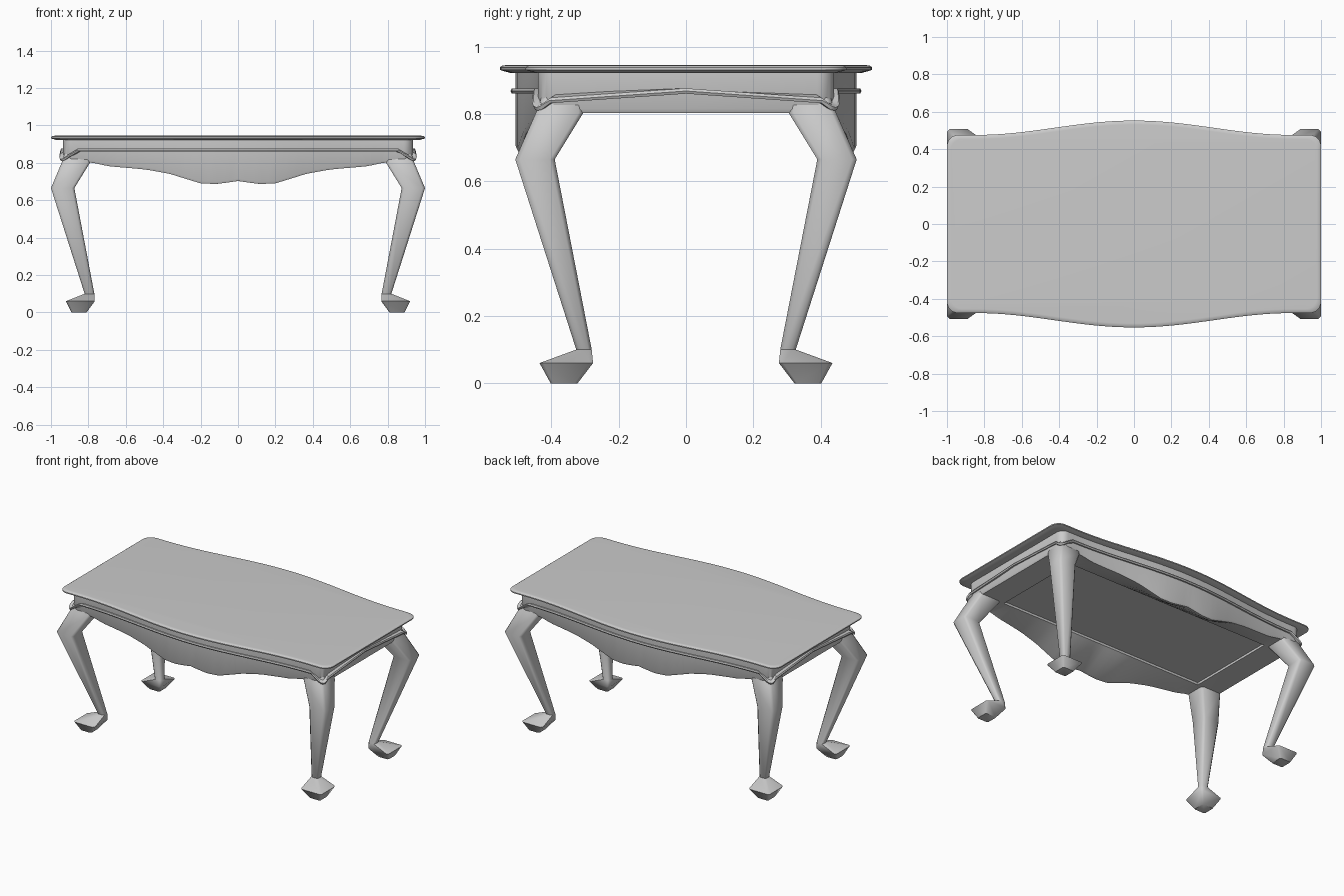
import bpy
import bmesh
import math

cube = bpy.data.objects.get("Cube")
if cube:
    bpy.data.objects.remove(cube, do_unlink=True)

grey = bpy.data.materials.new("plain grey")
grey.use_nodes = True
colour = (0.6, 0.6, 0.6, 1)
grey.diffuse_color = colour
grey.node_tree.nodes["Principled BSDF"].inputs["Base Color"].default_value = colour


def loft(name, rings, ring_loop=False, angle=35):
    """Skin a row of equal rings; cap the ends, or join last ring to first."""
    bm = bmesh.new()
    rows = [[bm.verts.new(p) for p in ring] for ring in rings]
    n = len(rows[0])
    pairs = list(zip(rows, rows[1:]))
    if ring_loop:
        pairs.append((rows[-1], rows[0]))
    for a, b in pairs:
        for i in range(n):
            j = (i + 1) % n
            bm.faces.new((a[i], a[j], b[j], b[i]))
    if not ring_loop:
        bm.faces.new(rows[0])
        bm.faces.new(rows[-1])
    bmesh.ops.remove_doubles(bm, verts=bm.verts, dist=0.0001)
    bmesh.ops.recalc_face_normals(bm, faces=bm.faces)
    mesh = bpy.data.meshes.new(name)
    bm.to_mesh(mesh)
    bm.free()
    mesh.materials.append(grey)
    obj = bpy.data.objects.new(name, mesh)
    bpy.context.collection.objects.link(obj)
    bpy.ops.object.select_all(action='DESELECT')
    bpy.context.view_layer.objects.active = obj
    obj.select_set(True)
    bpy.ops.object.shade_smooth_by_angle(angle=math.radians(angle))
    return obj


def outline(half_x, half_y, bow, radius, off=0.0, steps=22):
    """Rounded rectangle whose front and back bow outwards."""
    hx, hy = half_x + off, half_y + off
    quarter = []
    for i in range(steps):
        x = (hx - radius) * i / steps
        quarter.append((x, hy + bow * (0.5 + 0.5 * math.cos(math.pi * min(x / 0.85, 1)))))
    for i in range(7):
        a = math.radians(90 - 15 * i)
        quarter.append((hx - radius + radius * math.cos(a), hy - radius + radius * math.sin(a)))
    quarter.append((hx, 0))
    back = quarter[::-1][1:]
    half = quarter + [(x, -y) for x, y in back]
    return half + [(-x, -y) for x, y in half[1:-1]]


def table_outline(off):
    return outline(1.0, 0.476, 0.077, 0.06, off)


def apron_outline(off):
    return outline(0.935, 0.44, 0.067, 0.05, off)


# Tabletop with a moulded edge
edge = [(-0.07, 0.922), (-0.03, 0.922), (-0.012, 0.927), (0, 0.931),
        (0, 0.938), (-0.008, 0.944), (-0.022, 0.945)]
loft("tabletop", [[(x, y, z) for x, y in table_outline(o)] for o, z in edge])

# Apron with a scalloped lower edge and a sunken underside panel
SCALLOP = [(0, 0.703), (0.06, 0.694), (0.12, 0.687), (0.2, 0.69), (0.26, 0.708),
           (0.37, 0.742), (0.5, 0.765), (0.7, 0.782), (0.79, 0.803), (1, 0.803)]


def scallop(x, y):
    x = abs(x)
    if abs(y) < 0.38:
        return 0.803
    for (x0, z0), (x1, z1) in zip(SCALLOP, SCALLOP[1:]):
        if x <= x1:
            return z0 + (z1 - z0) * (x - x0) / (x1 - x0)
    return 0.803


def clamp(v, limit):
    return max(-limit, min(limit, v))


outer = apron_outline(0)
inner = apron_outline(-0.022)
bottoms = [scallop(x, y) for x, y in outer]
frame = [(clamp(x, 0.76), clamp(y, 0.31)) for x, y in outer]
loft("apron", [
    [(x, y, 0.925) for x, y in outer],
    [(x, y, b + 0.012) for (x, y), b in zip(outer, bottoms)],
    [(x, y, b) for (x, y), b in zip(apron_outline(-0.006), bottoms)],
    [(x, y, b) for (x, y), b in zip(inner, bottoms)],
    [(x, y, 0.803) for x, y in frame],
    [(x, y, 0.818) for x, y in frame]])

# Band moulding that dips to a point over each leg
band = []
for off, dz in [(-0.01, -0.008), (0.01, -0.008), (0.014, 0), (0.01, 0.008), (-0.01, 0.008)]:
    ring = []
    for x, y in apron_outline(off):
        d = math.hypot(abs(x) - 0.925, abs(y) - 0.43)
        dip = max(0, 1 - max(0, d - 0.012) / 0.055)
        grow = 1 + 0.012 * dip
        ring.append((x * grow, y * grow, 0.868 + dz - 0.05 * dip))
    band.append(ring)
loft("band_moulding", band, ring_loop=True)

# Cabriole legs: height, outer x and y, inner x and y, corner softening
SECTIONS = [
    (0.0, 0.89, 0.402, 0.81, 0.322, 0.008),
    (0.06, 0.92, 0.435, 0.766, 0.276, 0.012),
    (0.1, 0.82, 0.326, 0.768, 0.28, 0.01),
    (0.665, 1.0, 0.507, 0.875, 0.39, 0.014),
    (0.803, 0.942, 0.446, 0.79, 0.305, 0.014),
    (0.86, 0.925, 0.425, 0.79, 0.305, 0.014)]

for front_back, sy in (("front", -1), ("back", 1)):
    for side, sx in (("left", 1), ("right", -1)):
        rings = []
        for z, ox, oy, ix, iy, c in SECTIONS:
            pts = [(ox, oy - c), (ox - c, oy), (ix + c, oy), (ix, oy - c),
                   (ix, iy + c), (ix + c, iy), (ox - c, iy), (ox, iy + c)]
            rings.append([(sx * x, sy * y, z) for x, y in pts])
        loft(front_back + "_" + side + "_leg", rings, angle=48)
